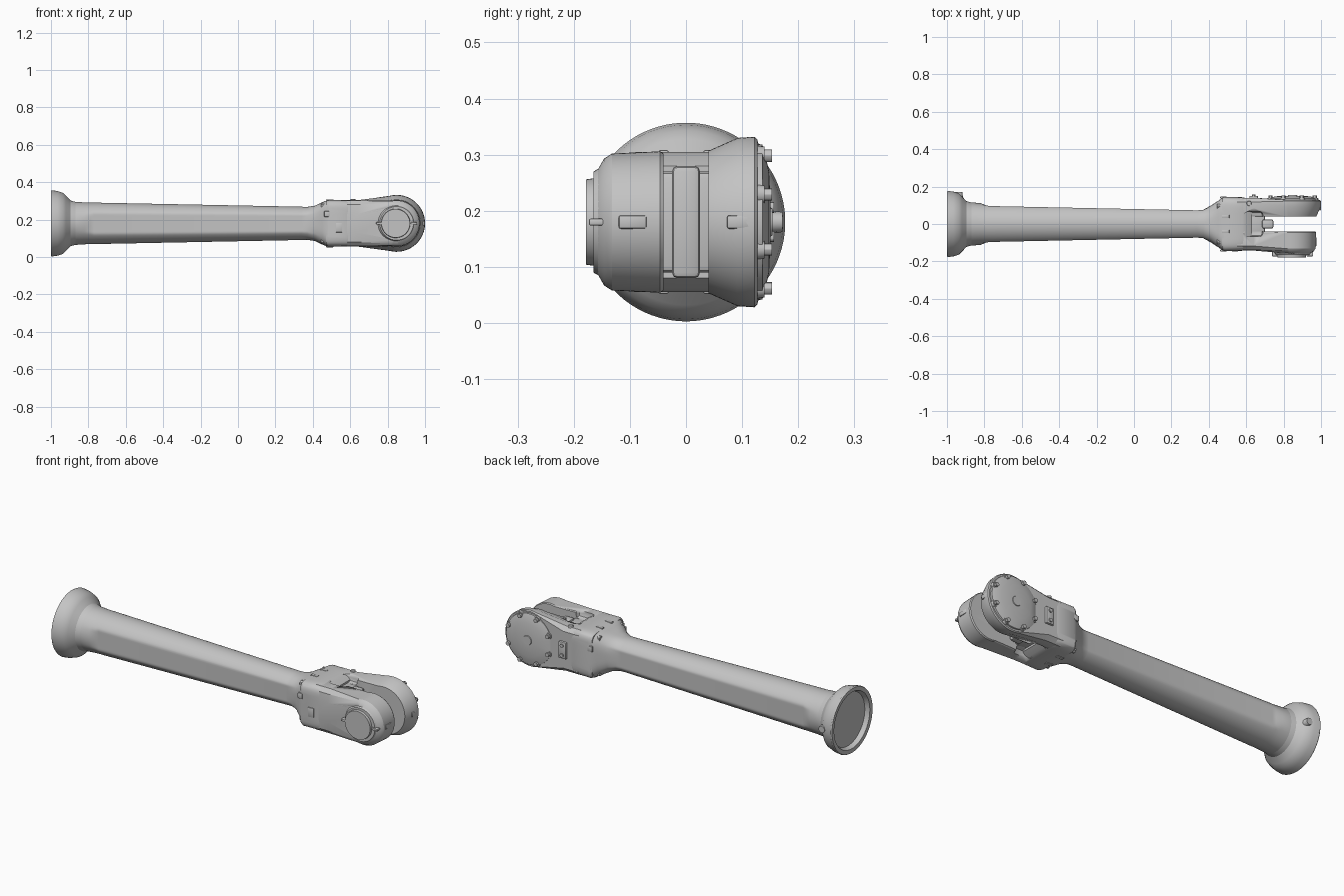
import bpy, bmesh, math
from mathutils import Vector, Matrix

cube = bpy.data.objects.get("Cube")
if cube:
    bpy.data.objects.remove(cube, do_unlink=True)

grey = bpy.data.materials.new("satin_grey")
grey.use_nodes = True
COL = (0.55, 0.55, 0.55, 1)
grey.diffuse_color = COL
grey.node_tree.nodes["Principled BSDF"].inputs["Base Color"].default_value = COL

MID = 0.18            # height of the arm axis
PIVOT = 0.848         # x of the fork pivot


def finish(name, bm, angle=30):
    bmesh.ops.recalc_face_normals(bm, faces=bm.faces)
    mesh = bpy.data.meshes.new(name)
    bm.to_mesh(mesh)
    bm.free()
    ob = bpy.data.objects.new(name, mesh)
    bpy.context.collection.objects.link(ob)
    mesh.materials.append(grey)
    bpy.ops.object.select_all(action='DESELECT')
    ob.select_set(True)
    bpy.context.view_layer.objects.active = ob
    bpy.ops.object.shade_smooth_by_angle(angle=math.radians(angle))
    return ob


def loft(name, rings):
    """Skin a list of equal rings and cap both ends."""
    bm = bmesh.new()
    loops = [[bm.verts.new(p) for p in ring] for ring in rings]
    n = len(loops[0])
    for a, b in zip(loops, loops[1:]):
        for i in range(n):
            j = (i + 1) % n
            bm.faces.new((a[i], a[j], b[j], b[i]))
    bm.faces.new(loops[0])
    bm.faces.new(loops[-1])
    return finish(name, bm)


def box(name, centre, size, bevel=0.004):
    bm = bmesh.new()
    bmesh.ops.create_cube(bm, size=1)
    bmesh.ops.scale(bm, vec=Vector(size), verts=bm.verts)
    bmesh.ops.translate(bm, vec=Vector(centre), verts=bm.verts)
    if bevel:
        bmesh.ops.bevel(bm, geom=bm.edges[:], offset=bevel, segments=2,
                        affect='EDGES', profile=0.5)
    return finish(name, bm)


def disc(name, centre, axis, r1, r2, depth, sides=48):
    """Cylinder or cone whose base sits at centre and grows along axis."""
    bm = bmesh.new()
    bmesh.ops.create_cone(bm, cap_ends=True, segments=sides, radius1=r1, radius2=r2, depth=depth)
    turn = Vector((0, 0, 1)).rotation_difference(Vector(axis)).to_matrix().to_4x4()
    bmesh.ops.transform(bm, verts=bm.verts, matrix=Matrix.Translation(centre) @ turn
                        @ Matrix.Translation((0, 0, depth / 2)))
    return finish(name, bm)


def section(x, hy, hz, power=2, flat=1.0, n=80):
    """Cross-section across the arm, round or squared, with optional side flats."""
    ring = []
    for i in range(n):
        a = math.tau * (i + 0.5) / n
        c, s = math.cos(a), math.sin(a)
        y = math.copysign(abs(c) ** (2 / power), c) * hy
        z = math.copysign(abs(s) ** (2 / power), s) * hz
        ring.append((x, max(-flat, min(flat, y)), MID + z))
    return ring


# Flange with recessed end face
flange = [(-0.975, 0.138), (-0.975, 0.143), (-0.998, 0.153), (-1, 0.174), (-0.994, 0.177),
          (-0.965, 0.173), (-0.935, 0.163), (-0.92, 0.148), (-0.895, 0.122), (-0.865, 0.114)]
loft("end_flange", [section(x, r, r) for x, r in flange])

# Tapered tube with flat sides, running into the squared fork root
loft("arm_tube", [
    section(-0.88, 0.116, 0.116), section(-0.82, 0.112, 0.112),
    section(-0.79, 0.111, 0.111, 2, 0.099), section(-0.77, 0.111, 0.111, 2, 0.096),
    section(0.34, 0.089, 0.089, 2, 0.073), section(0.37, 0.087, 0.088, 2.2, 0.076),
    section(0.41, 0.098, 0.094, 2.8), section(0.45, 0.124, 0.113, 3.8),
    section(0.475, 0.142, 0.123, 5), section(0.49, 0.146, 0.125, 6)])
loft("fork_root", [section(x, y, z, 7) for x, y, z in
                   [(0.47, 0.138, 0.12), (0.485, 0.146, 0.125), (0.58, 0.143, 0.125),
                    (0.6, 0.138, 0.118), (0.63, 0.13, 0.1)]])


def prong_ring(y, r, h, root_y):
    """Rounded-end outline of a fork prong, its root may sit at another depth."""
    pts = [(PIVOT + r * math.cos(a), y, MID + r * math.sin(a))
           for a in (math.radians(-104 + 208 * i / 48) for i in range(49))]
    return pts + [(0.64, root_y, MID + h), (0.55, root_y, MID + h),
                  (0.55, root_y, MID - h), (0.64, root_y, MID - h)]


# Fork prongs
front = loft("front_prong", [
    prong_ring(-0.04, 0.122, 0.121, -0.04), prong_ring(-0.046, 0.126, 0.124, -0.046),
    prong_ring(-0.132, 0.122, 0.122, -0.118), prong_ring(-0.146, 0.113, 0.1, -0.138),
    prong_ring(-0.158, 0.092, 0.05, -0.142)])
back = loft("back_prong", [
    prong_ring(0.04, 0.127, 0.121, 0.04), prong_ring(0.092, 0.15, 0.124, 0.085),
    prong_ring(0.122, 0.152, 0.122, 0.118), prong_ring(0.127, 0.147, 0.1, 0.14)])

# Widened pockets above and below the web between the prongs
for side in (1, -1):
    cutter = box("pocket_cutter", (0.64, 0, MID + side * 0.15), (0.1, 0.136, 0.12), 0.02)
    cutter.hide_render = True
    for prong in (front, back):
        mod = prong.modifiers.new("pocket", 'BOOLEAN')
        mod.operation = 'DIFFERENCE'
        mod.object = cutter
        bpy.context.view_layer.objects.active = prong
        bpy.ops.object.modifier_apply(modifier=mod.name)
    bpy.data.objects.remove(cutter, do_unlink=True)

# Web and stop tab between the prongs
box("fork_web", (0.64, 0, MID), (0.12, 0.15, 0.18), 0.012)
box("stop_tab", (0.715, 0, MID), (0.06, 0.05, 0.2), 0.01)

# Front pivot boss with locating ribs
disc("boss_collar", (PIVOT, -0.14, MID), (0, -1, 0), 0.104, 0.09, 0.025)
disc("pivot_boss", (PIVOT - 0.005, -0.15, MID), (0, -1, 0), 0.08, 0.076, 0.028)
for side in (-1, 1):
    box("boss_rib", (PIVOT + side * 0.092, -0.158, MID), (0.034, 0.03, 0.012), 0.003)


def cover_ring(y, r, cut):
    return [(PIVOT + max(-cut, r * math.cos(a)), y, MID + r * math.sin(a))
            for a in (math.tau * i / 64 for i in range(64))]


# Back cover, its hub and bolts
loft("pivot_cover", [cover_ring(0.122, 0.14, 0.13), cover_ring(0.136, 0.138, 0.128),
                     cover_ring(0.14, 0.126, 0.12), cover_ring(0.148, 0.09, 0.09),
                     cover_ring(0.151, 0.03, 0.03)])
disc("cover_hub", (PIVOT, 0.148, MID), (0, 1, 0), 0.027, 0.024, 0.006, 32)
for i in range(8):
    a = math.radians(22.5 + 45 * i)
    x, z = PIVOT + 0.128 * math.cos(a), MID + 0.128 * math.sin(a)
    disc("bolt_seat", (x, 0.122, z), (0, 1, 0), 0.019, 0.016, 0.018, 20)
    disc("cover_bolt", (x, 0.135, z), (0, 1, 0), 0.011, 0.011, 0.018, 12)

# Slot plates on the prong tips
box("front_tip_plate", (PIVOT + 0.122, -0.095, MID), (0.01, 0.05, 0.024), 0.004)
box("back_tip_plate", (PIVOT + 0.146, 0.098, MID), (0.01, 0.05, 0.024), 0.004)

# Side plates on the fork root
box("front_side_plate", (0.54, -0.144, 0.157), (0.034, 0.008, 0.05), 0.002)
box("back_side_plate", (0.64, 0.14, MID), (0.045, 0.022, 0.09), 0.004)
for side in (-1, 1):
    disc("plate_screw", (0.64, 0.15, MID + side * 0.026), (0, 1, 0), 0.01, 0.01, 0.007, 12)

# Screws around the fork root collar
for sy in (-1, 1):
    for sz in (-1, 1):
        disc("collar_screw", (0.475, sy * 0.095, MID + sz * 0.095), (-1, 0, 0),
             0.013, 0.013, 0.03, 12)
        box("collar_lug", (0.49, sy * 0.04, MID + sz * 0.121), (0.04, 0.018, 0.014), 0.003)
    box("collar_side_lug", (0.475, sy * 0.142, MID + 0.05), (0.028, 0.012, 0.03), 0.003)
disc("top_screw", (0.615, 0.11, MID + 0.118), (0, 0, 1), 0.014, 0.012, 0.012, 12)

# Flange screw on the back
disc("flange_screw", (-0.935, 0.145, MID), (-0.0, 1, 0), 0.02, 0.018, 0.027, 16)
